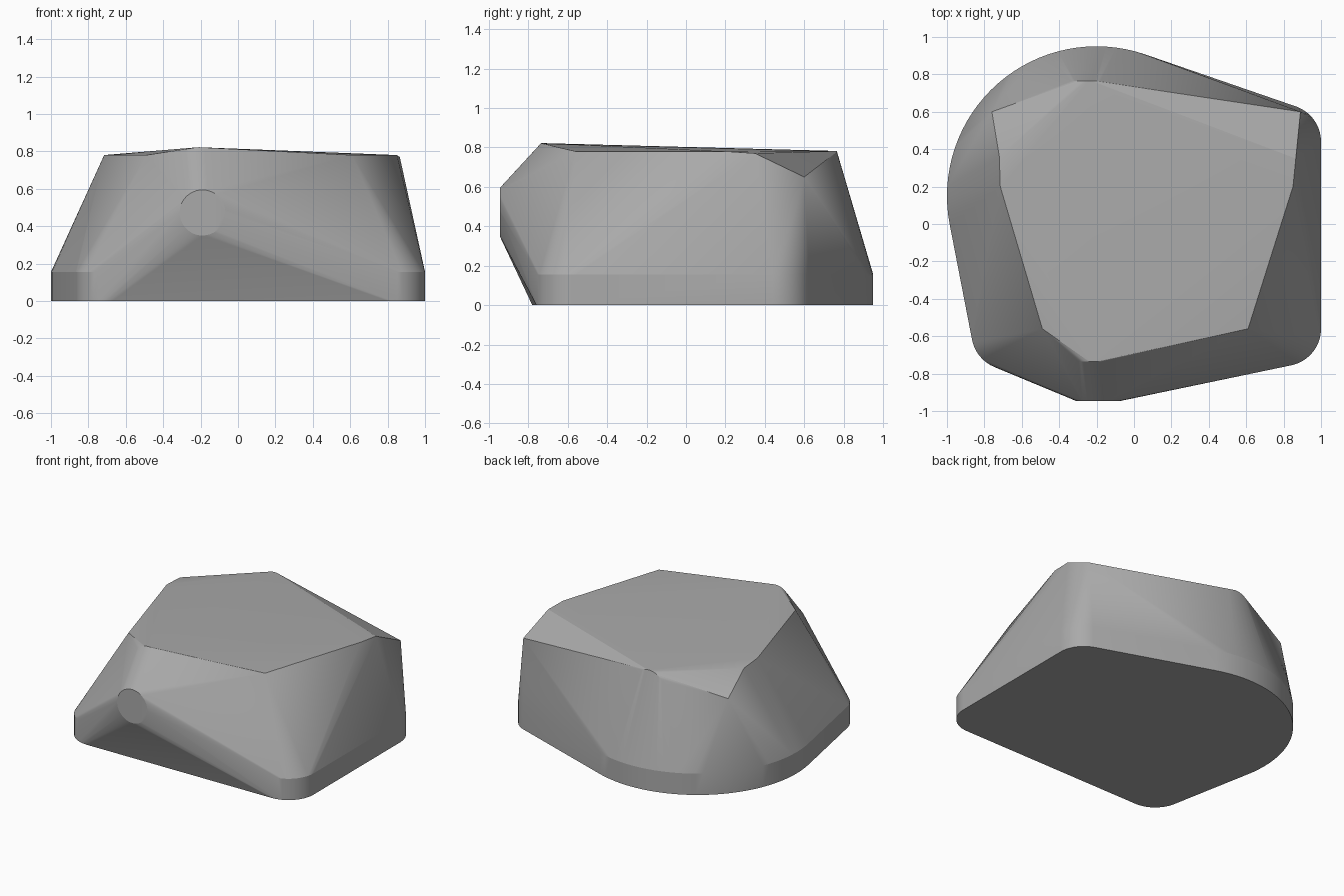
import bpy, bmesh
from math import sin, cos, radians
from mathutils import Vector

cube = bpy.data.objects.get("Cube")
if cube:
    bpy.data.objects.remove(cube, do_unlink=True)

# Stone colour
stone = bpy.data.materials.new("grey stone")
stone.use_nodes = True
GREY = (0.4, 0.4, 0.4, 1)
stone.diffuse_color = GREY
stone.node_tree.nodes["Principled BSDF"].inputs["Base Color"].default_value = GREY
stone.node_tree.nodes["Principled BSDF"].inputs["Roughness"].default_value = 0.9


def circle(center, radius, u, v, count):
    """Points of a circle spanned by the axes u and v."""
    angles = [radians(360 * i / count) for i in range(count)]
    return [Vector(center) + radius * (cos(a) * Vector(u) + sin(a) * Vector(v)) for a in angles]


X, Y, Z = (1, 0, 0), (0, 1, 0), (0, 0, 1)
points = []

# Rounded foot: large back lobe and three small corners, as short upright walls
for x, y, r, n in [(-0.2, 0.15, 0.8, 96), (-0.67, -0.58, 0.2, 48),
                   (0.8, -0.56, 0.2, 48), (0.8, 0.44, 0.2, 48)]:
    for z in (0, 0.155):
        points += circle((x, y, z), r, X, Y, n)

# Blunt nose on the front, and the rounded front and back ends of the top
points += circle((-0.19, -0.945, 0.472), 0.122, X, Z, 48)
points += circle((-0.21, -0.735, 0.7), 0.122, X, Z, 48)
points += circle((-0.24, 0.765, 0.66), 0.122, X, Z, 48)

# Corners of the top
points += [Vector(p) for p in [
    (0.61, -0.56, 0.78), (0.85, 0.2, 0.78), (0.865, 0.35, 0.77), (0.89, 0.6, 0.65),
    (-0.76, 0.6, 0.65), (-0.72, 0.36, 0.77), (-0.715, 0.2, 0.78), (-0.49, -0.56, 0.78)]]

# Wrap everything in one skin
bm = bmesh.new()
for p in points:
    bm.verts.new(p)
hull = bmesh.ops.convex_hull(bm, input=bm.verts)
inside = {e for e in hull["geom_interior"] + hull["geom_unused"] if isinstance(e, bmesh.types.BMVert)}
bmesh.ops.delete(bm, geom=list(inside), context="VERTS")
bmesh.ops.dissolve_limit(bm, angle_limit=radians(0.3), verts=bm.verts, edges=bm.edges)
bmesh.ops.recalc_face_normals(bm, faces=bm.faces)
mesh = bpy.data.meshes.new("boulder")
bm.to_mesh(mesh)
bm.free()
mesh.materials.append(stone)

boulder = bpy.data.objects.new("boulder", mesh)
bpy.context.collection.objects.link(boulder)
bpy.context.view_layer.objects.active = boulder
boulder.select_set(True)
bpy.ops.object.shade_smooth_by_angle(angle=radians(12))
